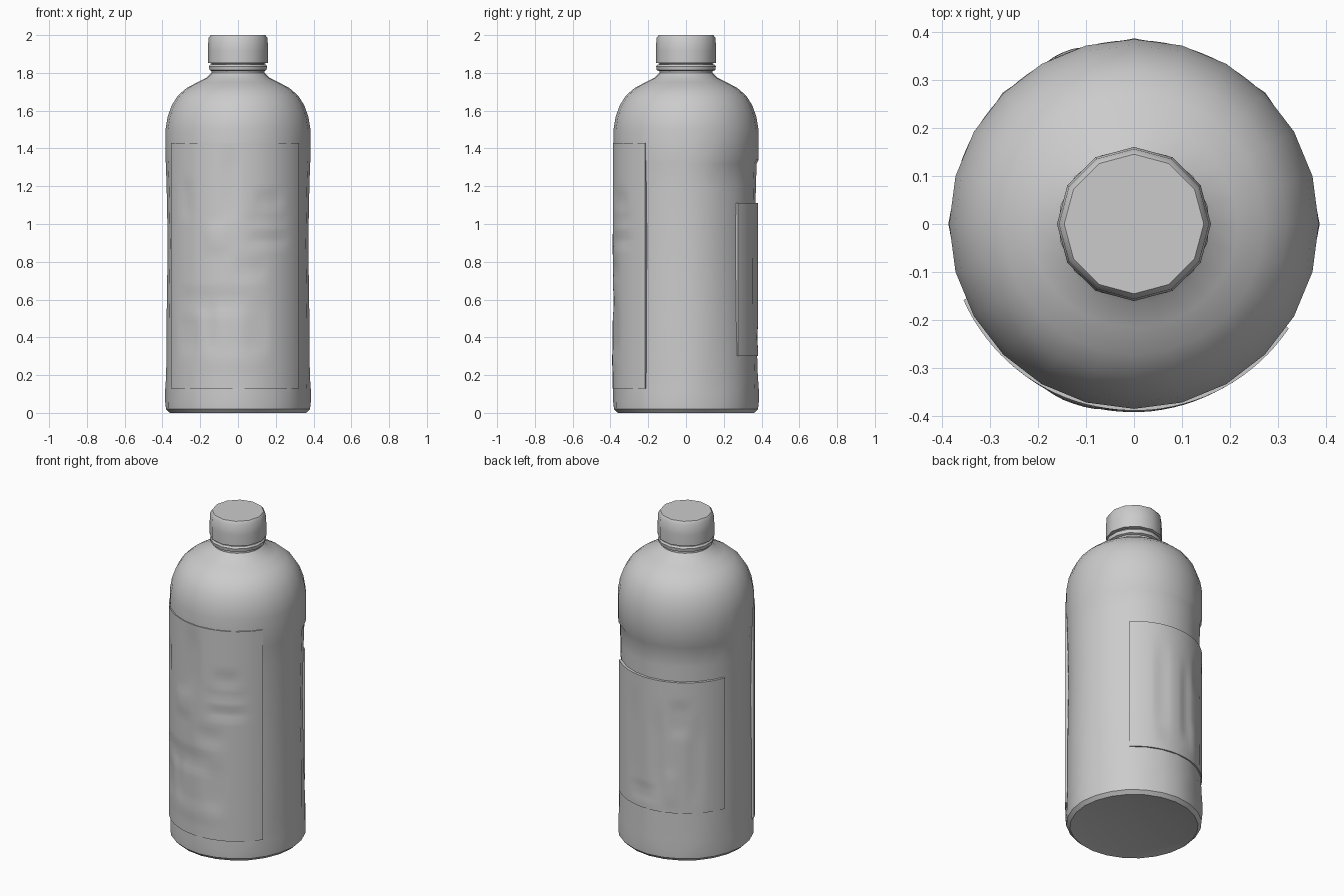
import bpy, bmesh
from math import sin, cos, pi, radians, exp

cube = bpy.data.objects.get("Cube")
if cube:
    bpy.data.objects.remove(cube)

grey = bpy.data.materials.new("plain grey")
grey.use_nodes = True
COLOUR = (0.6, 0.6, 0.6, 1)
grey.diffuse_color = COLOUR
grey.node_tree.nodes["Principled BSDF"].inputs["Base Color"].default_value = COLOUR


def finish(name, bm, angle):
    """Turn a bmesh into a smooth shaded object."""
    bmesh.ops.recalc_face_normals(bm, faces=bm.faces)
    mesh = bpy.data.meshes.new(name)
    bm.to_mesh(mesh)
    bm.free()
    mesh.materials.append(grey)
    obj = bpy.data.objects.new(name, mesh)
    bpy.context.collection.objects.link(obj)
    bpy.ops.object.select_all(action='DESELECT')
    obj.select_set(True)
    bpy.context.view_layer.objects.active = obj
    bpy.ops.object.shade_smooth_by_angle(angle=radians(angle))
    return obj


def lathe(name, profile, sides, angle=40, shape=None):
    """Spin (radius, height) pairs into a closed solid."""
    bm = bmesh.new()
    rings = []
    for r, z in profile:
        ring = []
        for i in range(sides):
            a = 2 * pi * i / sides + pi / 2
            q = r + (shape(a, z) if shape else 0)
            ring.append(bm.verts.new((q * cos(a), q * sin(a), z)))
        rings.append(ring)
    for low, high in zip(rings, rings[1:]):
        for i in range(sides):
            j = (i + 1) % sides
            bm.faces.new((low[i], low[j], high[j], high[i]))
    bm.faces.new(rings[0])
    bm.faces.new(rings[-1])
    return finish(name, bm, angle)


def label(name, start, end, low, high, radius, relief, cols=36, rows=44):
    """Curved raised panel; relief lists (angle, height, half angle, half height, depth)."""
    bm = bmesh.new()
    grid = []
    for j in range(rows + 1):
        z = low + (high - low) * j / rows
        row = []
        for i in range(cols + 1):
            t = start + (end - start) * i / cols
            r = radius
            for ta, za, wa, wz, d in relief:
                r += d * exp(-((t - ta) / wa) ** 4 - ((z - za) / wz) ** 4)
            a = radians(t)
            row.append(bm.verts.new((r * cos(a), r * sin(a), z)))
        grid.append(row)
    for j in range(rows):
        for i in range(cols):
            bm.faces.new((grid[j][i], grid[j][i + 1], grid[j + 1][i + 1], grid[j + 1][i]))
    # rim folded inwards so the panel meets the bottle wall
    rim = [e for e in bm.edges if e.is_boundary]
    new = bmesh.ops.extrude_edge_only(bm, edges=rim)["geom"]
    for v in new:
        if isinstance(v, bmesh.types.BMVert):
            v.co.x *= 0.95
            v.co.y *= 0.95
    return finish(name, bm, 50)


def wall_shape(a, z):
    """Soft flutes near the base and a slightly flattened band at the back."""
    flute = 0.006 * cos(8 * a) * exp(-((z - 0.11) / 0.07) ** 2)
    back = -0.008 if 0.2 < z < 1.33 and sin(a) > 0.4 else 0
    return flute + back


# Bottle wall, with shoulder and shallow hollow underneath
lathe("bottle_body", [
    (0.08, 0.03), (0.28, 0.015), (0.36, 0.0), (0.38, 0.02), (0.382, 0.06),
    (0.38, 0.12), (0.379, 0.2), (0.378, 0.5), (0.372, 0.9), (0.378, 1.2),
    (0.382, 1.32), (0.384, 1.34), (0.384, 1.5), (0.372, 1.57), (0.35, 1.63),
    (0.318, 1.68), (0.272, 1.72), (0.215, 1.75), (0.165, 1.775), (0.14, 1.8),
    (0.14, 1.85)], 24, shape=wall_shape)

# Collar ring and cap
lathe("neck_ring", [(0.13, 1.805), (0.155, 1.815), (0.158, 1.835), (0.15, 1.845),
                    (0.13, 1.847)], 14)
lathe("screw_cap", [(0.14, 1.85), (0.16, 1.853), (0.16, 1.92), (0.156, 1.985),
                    (0.145, 2.0)], 12, 50)

# Front panel with embossed bars, column, ledge and dents
front = [(-97, 1.2, 7, 0.18, -0.007), (-108, 0.93, 9, 0.07, 0.006),
         (-65, 1.12, 11, 0.05, -0.006), (-65, 0.92, 16, 0.03, -0.007),
         (-65, 1.02, 16, 0.03, -0.005), (-110, 0.59, 30, 0.06, -0.007),
         (-133, 0.42, 9, 0.1, -0.006), (-113, 0.45, 5, 0.12, -0.006),
         (-75, 0.45, 8, 0.14, -0.005), (-80, 0.76, 12, 0.05, -0.005),
         (-135, 1.13, 5, 0.09, -0.006), (-95, 0.28, 25, 0.05, 0.003)]
label("front_label", -156, -34, 0.13, 1.43, 0.388, front)

# Back panel with upright embossed strokes
back = [(75, 0.7, 6, 0.28, -0.006), (100, 0.65, 5, 0.25, -0.007),
        (120, 0.88, 9, 0.1, -0.006), (133, 0.6, 6, 0.25, -0.006),
        (112, 0.45, 5, 0.1, 0.004), (85, 0.4, 12, 0.05, -0.004)]
label("back_label", 46, 160, 0.3, 1.11, 0.382, back)
